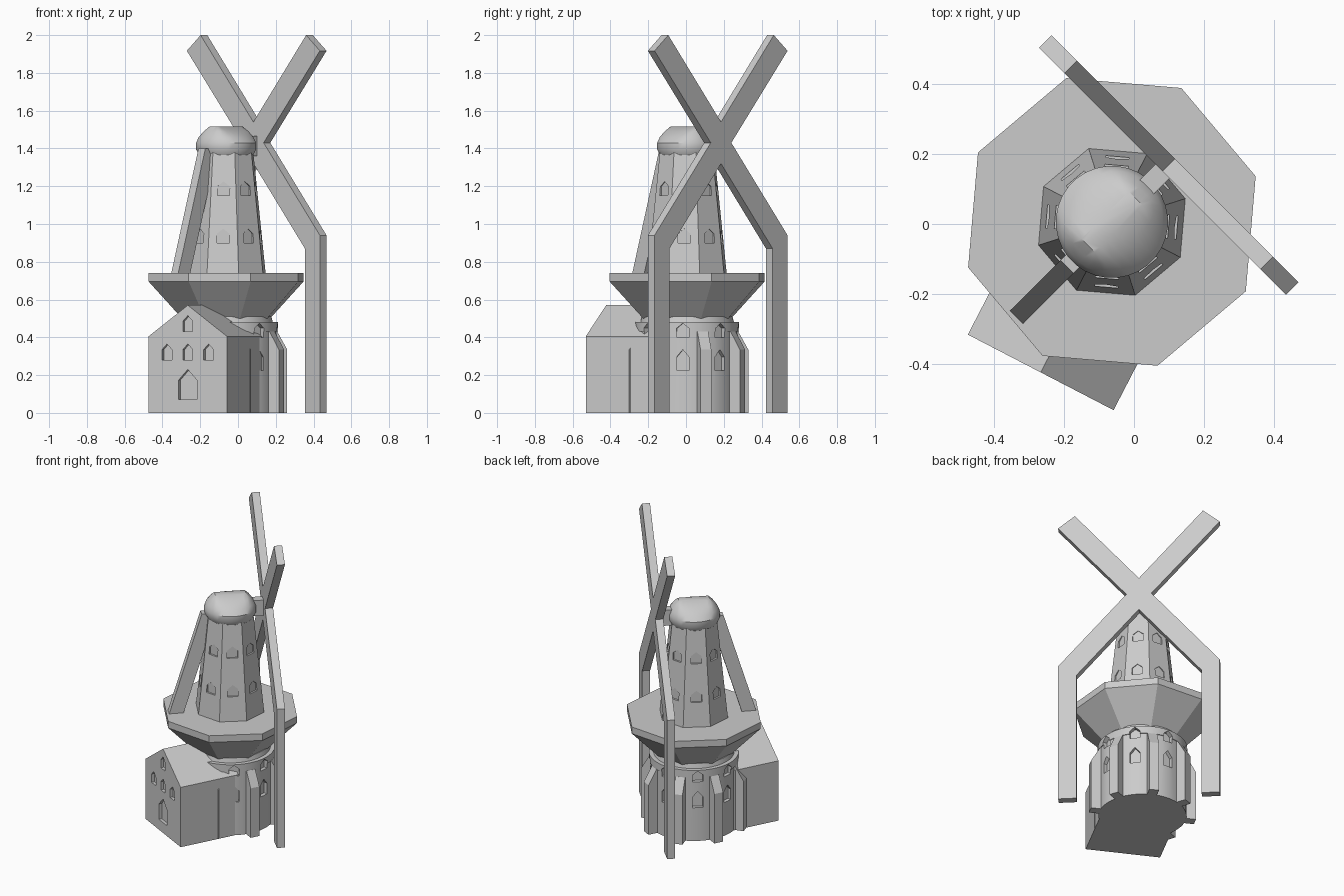
import bpy, bmesh
from math import cos, sin, pi, radians
from mathutils import Vector

cube = bpy.data.objects.get("Cube")
if cube:
    bpy.data.objects.remove(cube, do_unlink=True)

AXIS = Vector((-0.063, 0.006, 0))   # vertical axis of the tower
TURN = 17.6                         # angle of the first octagon corner
CORNERS = [TURN + 45 * k for k in range(8)]
SIDES = [a + 22.5 for a in CORNERS]
SAIL = 45                           # direction the sails face
HOUSE = TURN - 135                  # direction the gable faces

stone = bpy.data.materials.new("grey_stone")
stone.use_nodes = True
GREY = (0.6, 0.6, 0.6, 1)
stone.diffuse_color = GREY
stone.node_tree.nodes["Principled BSDF"].inputs["Base Color"].default_value = GREY


def slab(bm, angle, outline, near, far, origin=AXIS):
    """Extrude a (sideways, height) outline along a horizontal direction."""
    a = radians(angle)
    out, side = Vector((cos(a), sin(a), 0)), Vector((-sin(a), cos(a), 0))
    rows = [[bm.verts.new(origin + out * d + side * s + Vector((0, 0, z)))
             for s, z in outline] for d in (near, far)]
    bridge(bm, rows)


def bridge(bm, rows):
    """Join stacked rings of vertices and close both ends."""
    n = len(rows[0])
    for low, high in zip(rows, rows[1:]):
        for i in range(n):
            j = (i + 1) % n
            bm.faces.new((low[i], low[j], high[j], high[i]))
    bm.faces.new(rows[0][::-1])
    bm.faces.new(rows[-1])


def finish(name, bm, smooth=False):
    bmesh.ops.recalc_face_normals(bm, faces=bm.faces)
    mesh = bpy.data.meshes.new(name)
    bm.to_mesh(mesh)
    bm.free()
    mesh.materials.append(stone)
    obj = bpy.data.objects.new(name, mesh)
    bpy.context.collection.objects.link(obj)
    if smooth:
        activate(obj)
        bpy.ops.object.shade_smooth_by_angle(angle=radians(30))
    return obj


def activate(obj):
    bpy.ops.object.select_all(action="DESELECT")
    obj.select_set(True)
    bpy.context.view_layer.objects.active = obj


def turned(name, profile, sides, smooth=False):
    """Stack regular polygons from (radius, height) pairs."""
    bm = bmesh.new()
    rows = []
    for r, z in profile:
        angles = [radians(TURN) + 2 * pi * i / sides for i in range(sides)]
        rows.append([bm.verts.new(AXIS + Vector((r * cos(a), r * sin(a), z))) for a in angles])
    bridge(bm, rows)
    return finish(name, bm, smooth)


def window(width, bottom, top, x=0):
    w, shoulder = width / 2, bottom + (top - bottom) * 0.65
    return [(x - w, bottom), (x + w, bottom), (x + w, shoulder), (x, top), (x - w, shoulder)]


def box(half, bottom, top):
    return [(-half, bottom), (half, bottom), (half, top), (-half, top)]


def recess(obj, bm):
    """Cut the window prisms out of a wall."""
    cutter = finish(obj.name + "_cutter", bm)
    cutter.hide_render = True
    mod = obj.modifiers.new("windows", "BOOLEAN")
    mod.operation, mod.solver, mod.object = "DIFFERENCE", "EXACT", cutter
    activate(obj)
    bpy.ops.object.modifier_apply(modifier=mod.name)
    bpy.data.objects.remove(cutter, do_unlink=True)


# Round base with two rows of windows
base = turned("round_base", [(0.27, 0), (0.27, 0.43), (0.275, 0.43), (0.275, 0.48)], 64)
cuts = bmesh.new()
for a in SIDES:
    slab(cuts, a, window(0.064, 0.225, 0.335), 0.245, 0.4)
    slab(cuts, a, window(0.064, 0.40, 0.474), 0.245, 0.4)
recess(base, cuts)
activate(base)
bpy.ops.object.shade_smooth_by_angle(angle=radians(30))

# Buttresses around the base
bm = bmesh.new()
for a in CORNERS:
    slab(bm, a - 90, [(0.2, 0), (0.33, 0), (0.33, 0.335), (0.275, 0.43), (0.2, 0.43)], -0.03, 0.03)
finish("buttresses", bm)

# Flared gallery deck on a narrow neck
turned("neck", [(0.25, 0.47), (0.24, 0.51)], 64, True)
turned("gallery_deck", [(0.235, 0.49), (0.43, 0.695), (0.43, 0.74)], 8)

# Tapered eight-sided tower with recessed windows
BOTTOM, TOP = (0.22, 0.735), (0.149, 1.4)
tower = turned("tower", [BOTTOM, TOP], 8)
cuts = bmesh.new()
for a in SIDES:
    for z in (0.90, 1.15):
        t = (z - BOTTOM[1]) / (TOP[1] - BOTTOM[1])
        wall = (BOTTOM[0] + (TOP[0] - BOTTOM[0]) * t) * cos(pi / 8)
        slab(cuts, a, window(0.066, z, z + 0.075), wall - 0.012, wall + 0.05)
recess(tower, cuts)

# Domed cap narrowing to a flat ridge along the sail axis
bm = bmesh.new()
rows = []
out = Vector((1, 1, 0)).normalized()
side = Vector((-1, 1, 0)).normalized()
for r, z, blend in [(0.143, 1.365, 0), (0.16, 1.395, 0), (0.16, 1.43, 0),
                    (0.16, 1.46, 0.2), (0.16, 1.49, 0.55), (0.16, 1.517, 1)]:
    row = []
    for i in range(32):
        a = 2 * pi * (i + 0.5) / 32
        u, v = r * cos(a), r * sin(a)
        ru, rv = max(-0.095, min(0.095, u)), max(-0.027, min(0.027, v))
        u, v = u + (ru - u) * blend, v + (rv - v) * blend
        row.append(bm.verts.new(AXIS + out * u + side * v + Vector((0, 0, z))))
    rows.append(row)
bridge(bm, rows)
bmesh.ops.remove_doubles(bm, verts=bm.verts, dist=0.0005)
finish("cap", bm, True)

# Sail shaft
bm = bmesh.new()
slab(bm, SAIL, box(0.028, 1.36, 1.465), 0.08, 0.21)
finish("sail_shaft", bm)

# Crossed sails whose lower arms bend down to the ground
half = [(0.395, 2.0), (0.498, 1.917), (0.077, 1.43), (0.498, 0.94),
        (0.498, 0), (0.386, 0), (0.386, 0.87)]
outline = [(0, 1.54)] + half + [(0, 1.32)] + [(-s, z) for s, z in reversed(half)]
bm = bmesh.new()
slab(bm, SAIL, outline, 0.204, 0.254)
finish("sails", bm)

# Sloping tail pole opposite the sails
bm = bmesh.new()
slab(bm, SAIL + 90, [(0.386, 0.735), (0.181, 1.4), (0.09, 1.4), (0.296, 0.735)], -0.026, 0.026)
finish("tail_pole", bm)

# Gabled house with recessed windows and door
front = Vector((-0.266, -0.423, 0))
house_bm = bmesh.new()
slab(house_bm, HOUSE, [(-0.234, 0), (0.234, 0), (0.234, 0.405), (0, 0.57), (-0.234, 0.405)],
     -0.4, 0, front)
house = finish("house", house_bm)
cuts = bmesh.new()
openings = [window(0.058, 0.28, 0.365, x) for x in (-0.124, 0, 0.124)]
openings += [window(0.058, 0.43, 0.515), window(0.108, 0.07, 0.23)]
for shape in openings:
    slab(cuts, HOUSE, shape, -0.02, 0.05, front)
recess(house, cuts)
